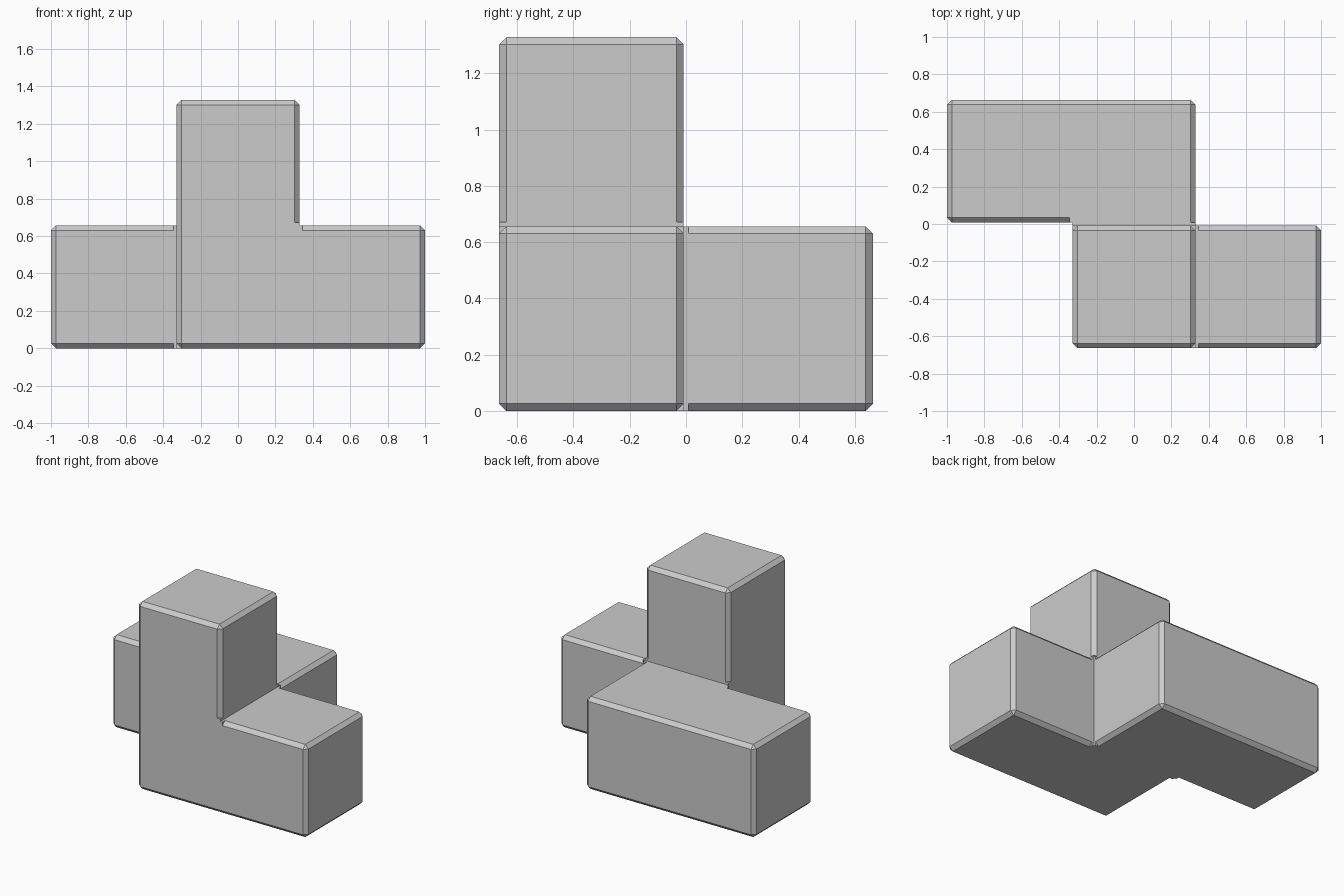
import bpy
import bmesh
from itertools import product
from mathutils import Vector

default = bpy.data.objects.get("Cube")
if default:
    bpy.data.objects.remove(default, do_unlink=True)

PITCH = 0.672   # spacing of the unit cells
GAP = 0.008     # clearance shaved off every outer face
BEVEL = 0.026   # chamfer width
ORIGIN = Vector((-1.5 * PITCH, -PITCH, -GAP))

# Unit cells of the puzzle piece: front pair, back pair, tower
CELLS = {(1, 0, 0), (2, 0, 0), (0, 1, 0), (1, 1, 0), (1, 0, 1)}


def axis_lines(count):
    """Grid lines at each face, chamfer and clearance position on an axis."""
    offsets = (-GAP - BEVEL, -GAP, GAP, GAP + BEVEL)
    return [k * PITCH + o for k in range(count + 1) for o in offsets]


LINES = [axis_lines(n) for n in (3, 2, 2)]


def is_solid(index):
    """A grid box is solid if it stays inside the cells when grown by the gap."""
    if any(i < 0 or i >= len(l) - 1 for i, l in zip(index, LINES)):
        return False
    mid = [(l[i] + l[i + 1]) / 2 for i, l in zip(index, LINES)]
    return all(
        tuple(int((m + s * GAP) // PITCH) for m, s in zip(mid, signs)) in CELLS
        for signs in product((-1, 1), repeat=3))


def build_hull(bm):
    """Add a quad wherever a solid grid box meets an empty one."""
    verts = {}

    def vert(key):
        if key not in verts:
            verts[key] = bm.verts.new(
                ORIGIN + Vector([l[i] for i, l in zip(key, LINES)]))
        return verts[key]

    for index in product(*(range(len(l) - 1) for l in LINES)):
        if not is_solid(index):
            continue
        for axis, side in product(range(3), (0, 1)):
            beside = list(index)
            beside[axis] += 2 * side - 1
            if is_solid(beside):
                continue
            u, v = (axis + 1) % 3, (axis + 2) % 3
            loop = []
            for du, dv in ((0, 0), (1, 0), (1, 1), (0, 1)):
                key = list(index)
                key[axis] += side
                key[u] += du
                key[v] += dv
                loop.append(vert(tuple(key)))
            bm.faces.new(loop if side else loop[::-1])
    bm.normal_update()


def chamfer_edges(bm):
    """Replace the strips along convex edges, stopping short of inner corners."""
    turn = {e: e.calc_face_angle_signed(0) for e in bm.edges}
    inner = {v for e, a in turn.items() if a < -0.1 for v in e.verts}
    convex = {e for e, a in turn.items()
              if a > 0.1 and not inner.intersection(e.verts)}
    doomed = {f for e in convex for f in e.link_faces}

    def across(face, edge, v):
        return next(e.other_vert(v) for e in face.edges
                    if e is not edge and v in e.verts)

    strips = []
    for e in convex:
        a, b = e.verts
        f, g = e.link_faces
        if all(sum(x in convex for x in face.edges) == 1 for face in (f, g)):
            strips.append((across(f, e, a), across(f, e, b),
                           across(g, e, b), across(g, e, a)))
    for strip in strips:
        bm.faces.new(strip)
    bmesh.ops.delete(bm, geom=list(doomed), context='FACES')
    rim = [e for e in bm.edges if e.is_boundary]
    bmesh.ops.holes_fill(bm, edges=rim, sides=0)


# Puzzle piece body
bm = bmesh.new()
build_hull(bm)
chamfer_edges(bm)
bmesh.ops.recalc_face_normals(bm, faces=bm.faces[:])
bmesh.ops.dissolve_limit(bm, angle_limit=0.01, verts=bm.verts[:], edges=bm.edges[:])
mesh = bpy.data.meshes.new("puzzle_piece")
bm.to_mesh(mesh)
bm.free()
piece = bpy.data.objects.new("puzzle_piece", mesh)
bpy.context.collection.objects.link(piece)

# Plain grey material
grey = bpy.data.materials.new("light_grey")
grey.use_nodes = True
colour = (0.6, 0.6, 0.6, 1)
grey.diffuse_color = colour
grey.node_tree.nodes["Principled BSDF"].inputs["Base Color"].default_value = colour
mesh.materials.append(grey)
